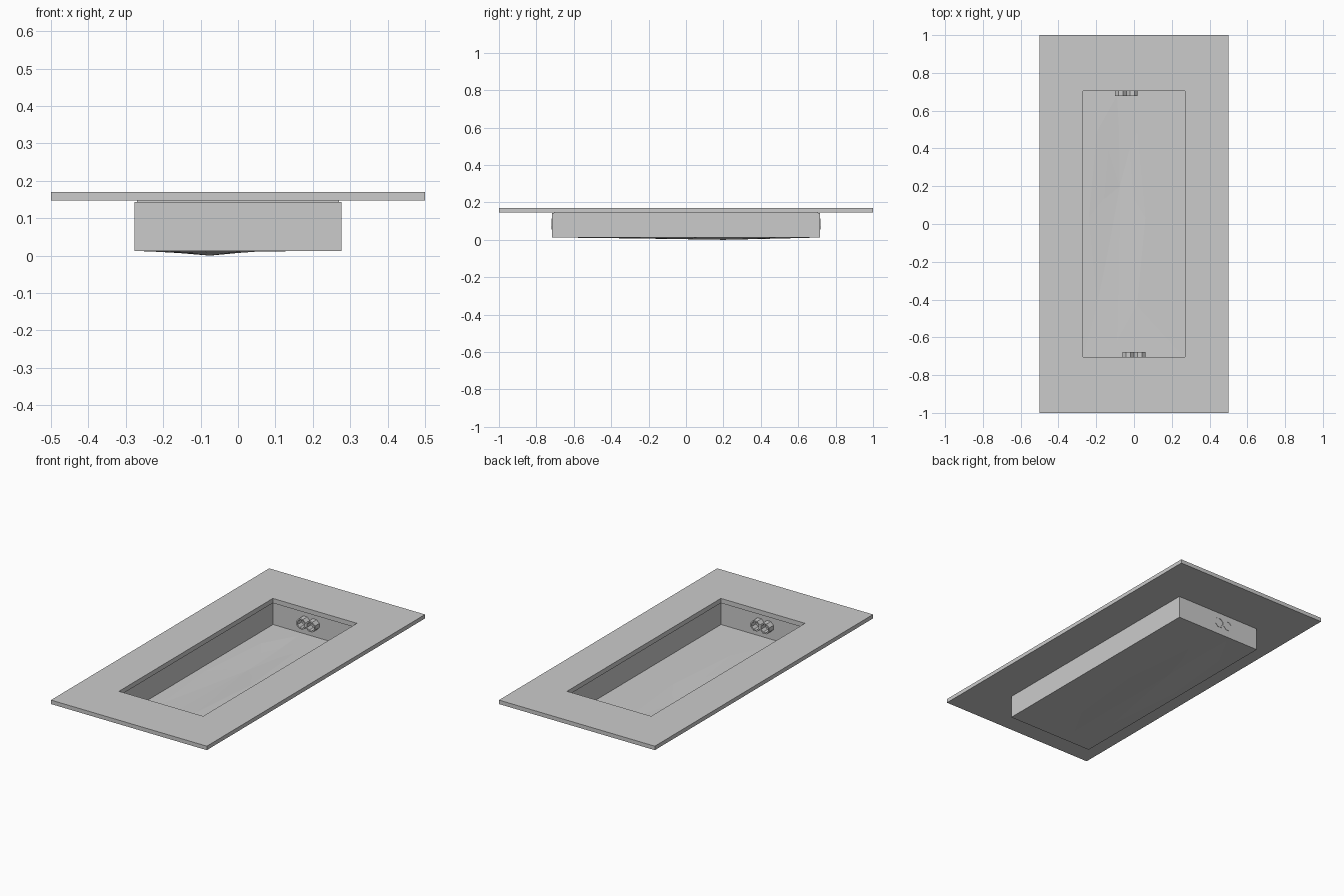
import bpy, bmesh
from math import cos, sin, pi

if "Cube" in bpy.data.objects:
    bpy.data.objects.remove(bpy.data.objects["Cube"])


def loft(name, rings, closed=False, tip=None):
    """Skin consecutive rings of points; optionally close the loop or end in a tip."""
    bm = bmesh.new()
    vs = [[bm.verts.new(p) for p in ring] for ring in rings]
    pairs = list(zip(vs, vs[1:]))
    if closed:
        pairs.append((vs[-1], vs[0]))
    n = len(rings[0])
    for a, b in pairs:
        for i in range(n):
            j = (i + 1) % n
            bm.faces.new((a[i], a[j], b[j], b[i]))
    if tip:
        t = bm.verts.new(tip)
        for i in range(n):
            bm.faces.new((vs[-1][i], vs[-1][(i + 1) % n], t))
    bmesh.ops.recalc_face_normals(bm, faces=bm.faces)
    me = bpy.data.meshes.new(name)
    bm.to_mesh(me)
    bm.free()
    ob = bpy.data.objects.new(name, me)
    bpy.context.collection.objects.link(ob)
    return ob


def rect(hx, hy, z):
    return [(hx, -hy, z), (hx, hy, z), (-hx, hy, z), (-hx, -hy, z)]


def oval(cx, cy, rx, ry, z):
    return [(cx + rx * cos(k * pi / 4), cy + ry * sin(k * pi / 4), z) for k in range(8)]


# Deck slab with a rectangular opening and a short skirt below it
loft("deck", [rect(0.27, 0.705, 0.143), rect(0.27, 0.705, 0.17), rect(0.5, 1, 0.17),
              rect(0.5, 1, 0.147), rect(0.27, 0.705, 0.147)])

# Basin walls, stepped slightly outward under the skirt
HX, HY, FLOOR = 0.277, 0.717, 0.012
loft("basin_walls", [rect(0.27, 0.705, 0.143), rect(HX, HY, 0.143), rect(HX, HY, FLOOR)])

# Faceted floor that dips to a low point off centre
edge = [(HX * x, HY * y, FLOOR) for x, y in
        [(1, 0), (1, 1), (0, 1), (-1, 1), (-1, 0), (-1, -1), (0, -1), (1, -1)]]
loft("basin_floor", [edge, oval(-0.09, 0.03, 0.15, 0.65, 0.0115),
                     oval(-0.08, 0.13, 0.08, 0.38, 0.007)], tip=(-0.075, 0.2, 0.0))


# Octagonal ring fittings set through the two end walls
def fitting(name, x, y0, y1, r):
    def ring(rad, y):
        return [(x + rad * cos((k + 0.5) * pi / 4), y, 0.085 + rad * sin((k + 0.5) * pi / 4))
                for k in range(8)]
    loft(name, [ring(r, y0), ring(r, y1), ring(r * 0.75, y1), ring(r * 0.75, y0)], closed=True)


for end, side, mid in (("back", 1, -0.04), ("front", -1, 0.0)):
    for i, dx in enumerate((-0.03, 0.03)):
        fitting(f"{end}_ring_fitting_{i + 1}", mid + dx, side * 0.677, side * 0.719, 0.032)
